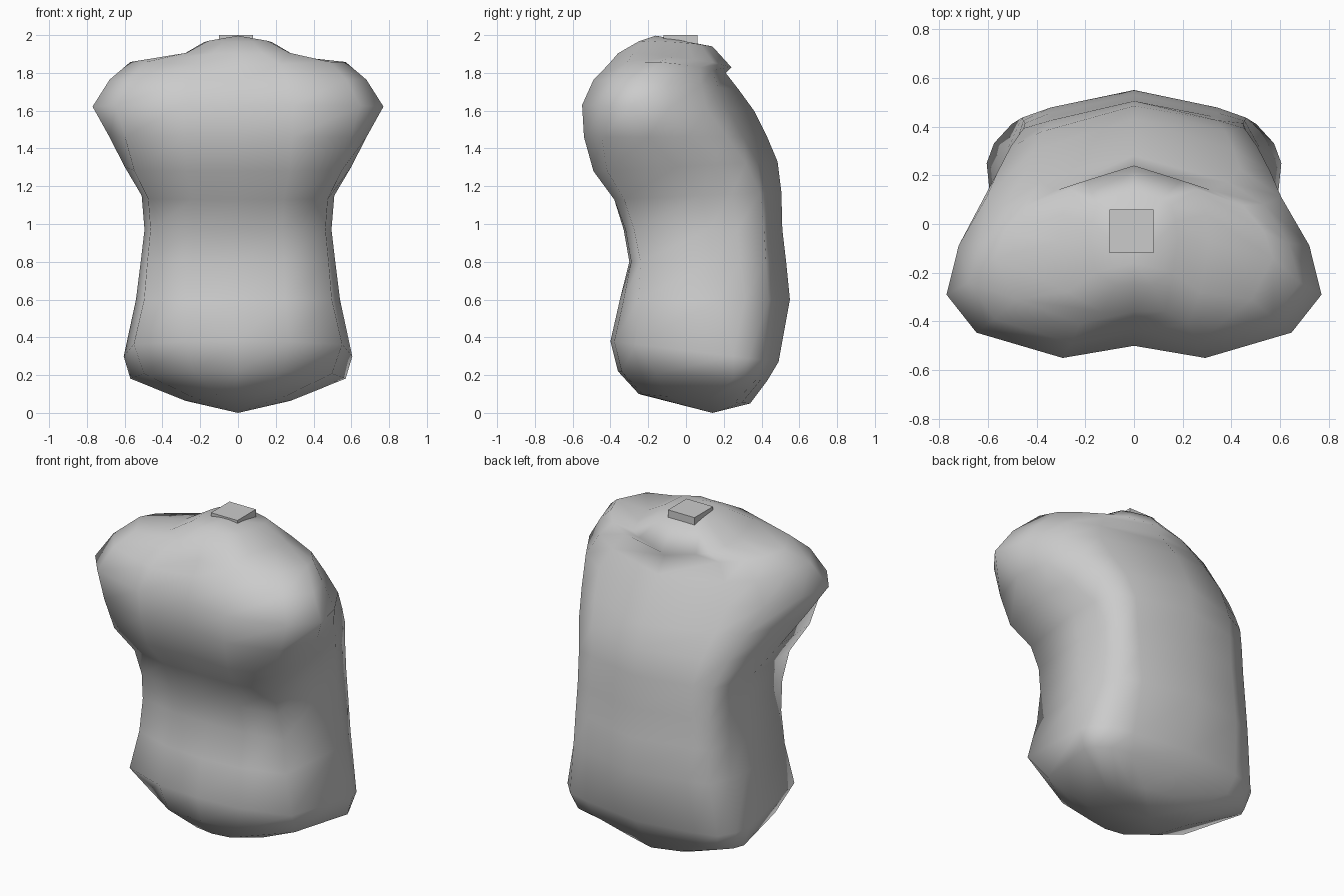
import bpy, bmesh

# Torso sections: z front, z back, y front, y side, y back, half width,
# chest dip (positive = cleft in the middle, negative = belly bulge),
# front and back boxiness (0 = round section, 1 = square section), side lift
SECTIONS = [
    (0.10, 0.05, -0.25, 0.12, 0.34, 0.29, -0.02, 0.2, 0.2, 0),
    (0.22, 0.17, -0.36, 0.25, 0.43, 0.57, -0.02, 0.4, 0.4, 0),
    (0.38, 0.27, -0.40, 0.25, 0.49, 0.605, -0.02, 0.9, 0.4, 0),
    (0.60, 0.60, -0.35, 0.18, 0.55, 0.54, -0.02, 1.0, 0.55, 0),
    (0.80, 0.80, -0.30, 0.14, 0.53, 0.515, -0.01, 1.15, 0.75, 0),
    (0.97, 0.97, -0.33, 0.12, 0.51, 0.495, -0.01, 1.2, 0.9, 0),
    (1.13, 1.17, -0.38, 0.08, 0.505, 0.51, 0.0, 1.15, 0.8, 0),
    (1.28, 1.33, -0.49, -0.05, 0.485, 0.60, 0.02, 0.95, 0.5, 0),
    (1.46, 1.46, -0.54, -0.20, 0.43, 0.68, 0.04, 0.5, 0.35, 0),
    (1.63, 1.60, -0.55, -0.29, 0.36, 0.77, 0.05, 0.0, 0.1, 0),
    (1.76, 1.71, -0.49, -0.24, 0.28, 0.68, 0.05, 0.0, 0.1, 0.02),
    (1.84, 1.80, -0.41, -0.14, 0.21, 0.57, 0.02, 0.1, 0.1, 0.035),
    (1.90, 1.83, -0.36, -0.07, 0.24, 0.31, 0.0, 0.5, 0.5, 0.02),
    (1.965, 1.94, -0.25, -0.06, 0.14, 0.18, 0.0, 0.5, 0.5, 0.01),
]


def ring_points(zf, zb, yf, ys, yb, w, dip, q, b, lift):
    # Half outline as (width fraction, depth fraction from the side point)
    front = [(0.38 + 0.08 * q, 1), (0.84 + 0.08 * q, 0.6 + 0.25 * q)]
    back = [(1, 0), (0.93 + 0.05 * b, 0.3 + 0.1 * b),
            (0.77 + 0.15 * b, 0.6 + 0.17 * b), (0.55 + 0.15 * b, 0.79 + 0.03 * b),
            (0, 1)]
    half = [(0, yf + max(dip, 0))]
    half += [(fx * w, ys + (yf - ys) * fy + max(-dip, 0)) for fx, fy in front]
    half += [(fx * w, ys + (yb - ys) * fy) for fx, fy in back]
    outline = half + [(-x, y) for x, y in half[-2:0:-1]]
    return [(x, y, zf + (zb - zf) * (y - yf) / (yb - yf) + lift * (x / w) ** 2)
            for x, y in outline]


# Torso skin: loft the sections and close both ends with a fan
bm = bmesh.new()
rings = [[bm.verts.new(p) for p in ring_points(*s)] for s in SECTIONS]
n = len(rings[0])
for lower, upper in zip(rings, rings[1:]):
    for i in range(n):
        j = (i + 1) % n
        bm.faces.new((lower[i], lower[j], upper[j], upper[i]))
for ring, tip in ((rings[0], (0, 0.14, 0)), (rings[-1], (0, -0.16, 1.997))):
    t = bm.verts.new(tip)
    for i in range(n):
        bm.faces.new((ring[i], ring[(i + 1) % n], t))
bmesh.ops.recalc_face_normals(bm, faces=bm.faces[:])
mesh = bpy.data.meshes.new("torso")
bm.to_mesh(mesh)
bm.free()
mesh.shade_smooth()
torso = bpy.data.objects.new("torso", mesh)
bpy.context.collection.objects.link(torso)

# Small square block on the neck stump
bpy.ops.mesh.primitive_cube_add(size=1, location=(-0.01, -0.03, 1.97))
block = bpy.context.object
block.name = "neck_block"
block.scale = (0.18, 0.18, 0.06)
